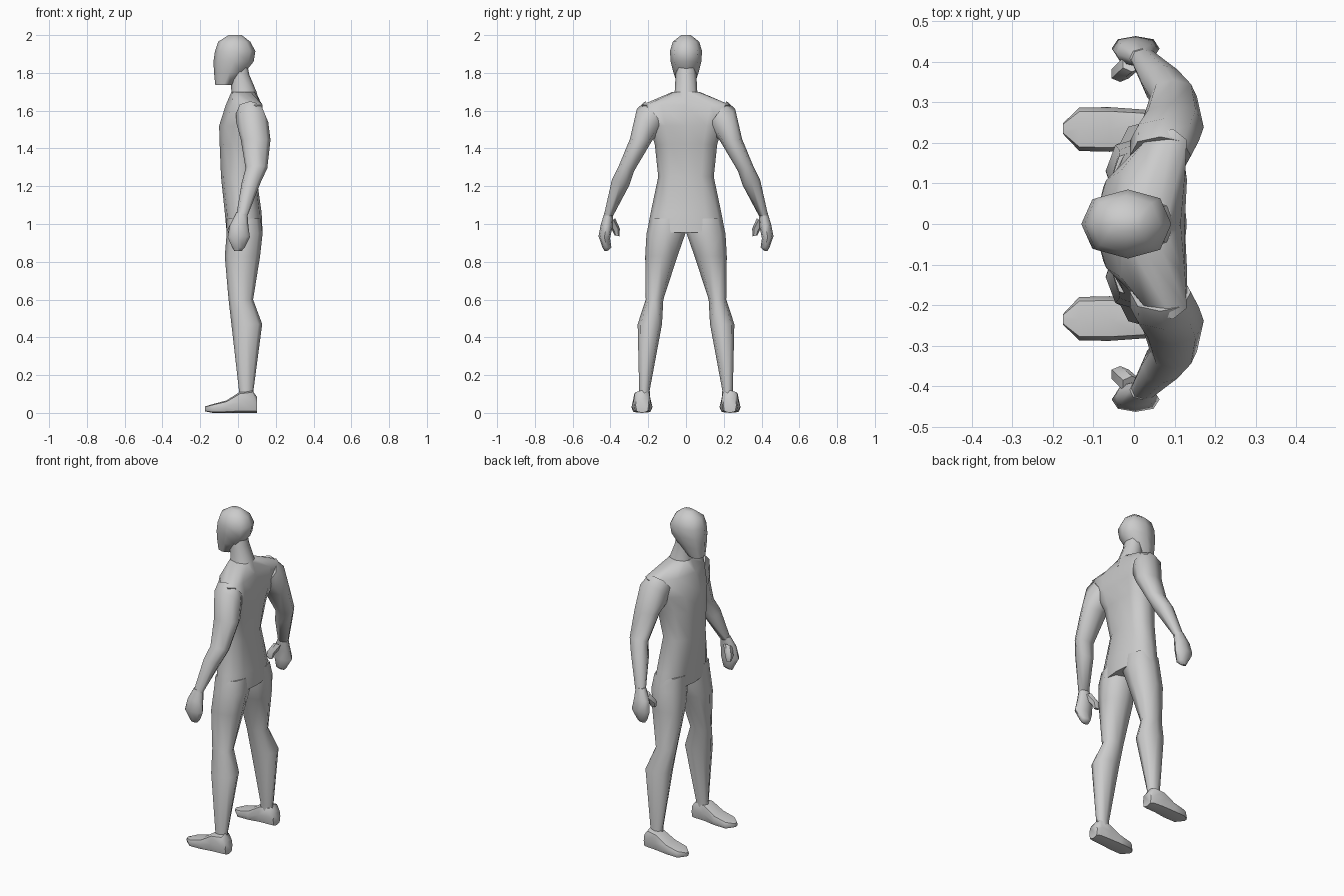
import bpy, bmesh, math
from mathutils import Vector

if "Cube" in bpy.data.objects:
    bpy.data.objects.remove(bpy.data.objects["Cube"])


def sp(v, p):
    return math.copysign(abs(v) ** p, v)


def loft(name, rings, sides=8, power=0.85, mirror=False):
    """Skin rings of (centre, half axis u, half axis v, sweep) into a closed smooth part."""
    bm = bmesh.new()
    loops = []
    for c, u, v, sweep in rings:
        loop = []
        for i in range(sides):
            a = 2 * math.pi * i / sides
            s, t = sp(math.cos(a), power), sp(math.sin(a), power)
            p = c + u * s + v * t
            p.x += sweep * s * s
            loop.append(bm.verts.new(p))
        loops.append(loop)
    for a, b in zip(loops, loops[1:]):
        for i in range(sides):
            j = (i + 1) % sides
            bm.faces.new((a[i], a[j], b[j], b[i]))
    bm.faces.new(loops[0])
    bm.faces.new(loops[-1])
    bmesh.ops.recalc_face_normals(bm, faces=bm.faces)
    me = bpy.data.meshes.new(name)
    bm.to_mesh(me)
    bm.free()
    ob = bpy.data.objects.new(name, me)
    bpy.context.collection.objects.link(ob)
    bpy.ops.object.select_all(action='DESELECT')
    ob.select_set(True)
    bpy.context.view_layer.objects.active = ob
    bpy.ops.object.shade_smooth_by_angle(angle=math.radians(55))
    if mirror:
        m = ob.modifiers.new("Mirror", 'MIRROR')
        m.use_axis = (False, True, False)
    return ob


def span(yi, zi, yo, zo, xf, xb, sweep=0):
    """Ring from inner (y, z) to outer (y, z), reaching from front xf to back xb."""
    return (Vector(((xf + xb) / 2, (yi + yo) / 2, (zi + zo) / 2)),
            Vector((0, (yo - yi) / 2, (zo - zi) / 2)),
            Vector(((xb - xf) / 2, 0, 0)), sweep)


def level(z, hw, xf, xb, sweep=0):
    return span(-hw, z, hw, z, xf, xb, sweep)


def upright(x, yi, yo, z0, z1):
    return (Vector((x, (yi + yo) / 2, (z0 + z1) / 2)),
            Vector((0, (yo - yi) / 2, 0)), Vector((0, 0, (z1 - z0) / 2)), 0)


# head with a flat jaw
loft("head", [level(*r) for r in (
    (1.735, .045, -.12, -.03), (1.80, .066, -.127, .035), (1.86, .081, -.13, .083),
    (1.915, .085, -.122, .092), (1.965, .07, -.105, .065), (2.0, .025, -.05, .02))])

# neck
loft("neck", [level(*r) for r in (
    (1.64, .08, -.05, .115), (1.70, .06, -.035, .098), (1.79, .055, -.04, .06), (1.84, .05, -.04, .05))])

# torso, shoulders swept backwards
loft("torso", [level(*r) for r in (
    (.955, .207, -.06, .13, .0), (1.06, .187, -.07, .125, .0), (1.25, .147, -.09, .098, .01),
    (1.42, .165, -.097, .115, .03), (1.52, .195, -.10, .125, .06),
    (1.63, .235, -.065, .115, .07), (1.70, .07, -.035, .095, .0))], sides=12)

# arms
loft("arm", [span(*r) for r in (
    (.12, 1.52, .215, 1.65, -.01, .14), (.15, 1.47, .26, 1.61, -.01, .16),
    (.18, 1.44, .297, 1.45, .015, .172), (.275, 1.28, .355, 1.31, .04, .155),
    (.30, 1.205, .392, 1.235, .02, .12), (.385, 1.045, .436, 1.04, -.01, .05))], mirror=True)

# curled hands and thumbs
loft("hand", [span(*r) for r in (
    (.385, 1.06, .432, 1.06, -.01, .05), (.39, .98, .45, 1.0, -.045, .055),
    (.402, .925, .463, .935, -.055, .063), (.395, .875, .442, .875, -.03, .035),
    (.415, .858, .432, .858, -.02, .02))], mirror=True)
loft("thumb", [span(*r) for r in (
    (.375, 1.03, .42, 1.0, -.03, .02), (.35, .975, .39, .965, -.058, -.01),
    (.353, .935, .378, .94, -.05, -.02))], sides=6, mirror=True)

# legs
loft("leg", [span(yi, z, yo, z, xf, xb) for z, yi, yo, xf, xb in (
    (1.03, .005, .19, -.06, .12), (.95, .003, .209, -.06, .13), (.83, .045, .216, -.07, .117),
    (.60, .12, .213, -.05, .08), (.47, .127, .256, -.035, .128),
    (.12, .192, .248, .005, .082), (.05, .19, .255, .0, .085))], mirror=True)

# feet
loft("foot", [upright(*r) for r in (
    (.10, .197, .267, 0, .085), (.075, .187, .278, 0, .12), (.01, .185, .283, 0, .112),
    (-.06, .178, .288, 0, .066), (-.135, .18, .287, 0, .046), (-.175, .222, .248, .008, .034))],
    power=0.6, mirror=True)
